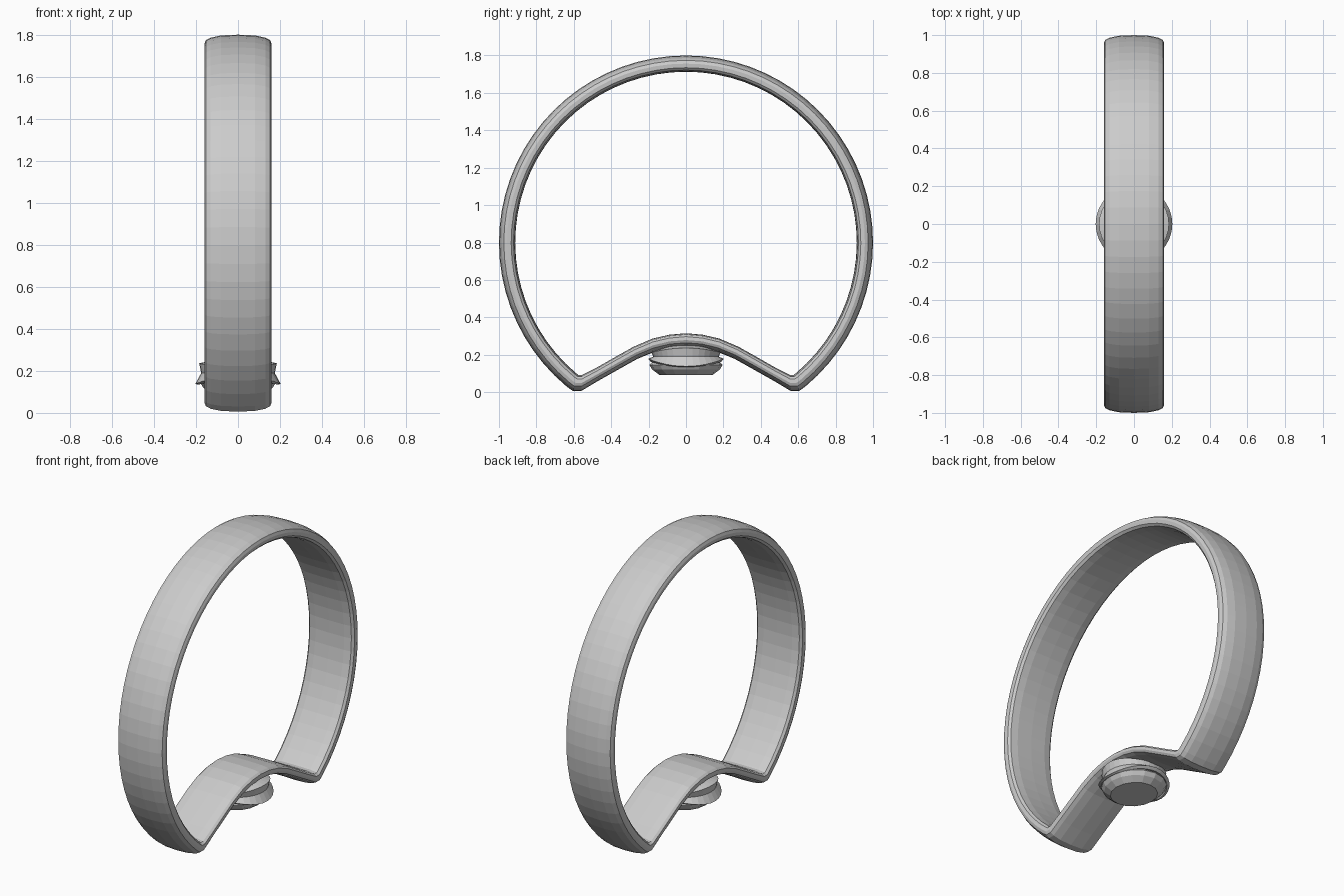
import bpy
from math import sin, cos, pi, radians

if "Cube" in bpy.data.objects:
    bpy.data.objects.remove(bpy.data.objects["Cube"])


def make_mesh(name, verts, faces):
    me = bpy.data.meshes.new(name)
    me.from_pydata(verts, [], faces)
    me.update()
    ob = bpy.data.objects.new(name, me)
    bpy.context.collection.objects.link(ob)
    return ob


def quads(rows, n, wrap):
    """Quads joining consecutive rows of n points, optionally closing the row loop."""
    last = rows if wrap else rows - 1
    return [(i * n + j, i * n + (j + 1) % n,
             (i + 1) % rows * n + (j + 1) % n, (i + 1) % rows * n + j)
            for i in range(last) for j in range(n)]


# Band: rails of (outer y, outer z, inner y, inner z), large arc then the dipped part
rails = []
STEPS = 56
for i in range(STEPS + 1):
    a = radians(-50.3 + 280.6 * i / STEPS)
    rails.append((cos(a), 0.8 + sin(a), 0.913 * cos(a), 0.8 + 0.913 * sin(a)))
dip = [(0.605, 0.006, 0.575, 0.092), (0.56, 0.006, 0.555, 0.092),
       (0.47, 0.06, 0.48, 0.13), (0.36, 0.122, 0.38, 0.187),
       (0.26, 0.178, 0.28, 0.243), (0.17, 0.215, 0.18, 0.286),
       (0.085, 0.236, 0.09, 0.307)]
rails += [(-a, b, -c, d) for a, b, c, d in dip]
rails += [(0, 0.242, 0, 0.315)]
rails += dip[::-1]

# Band section: (x, 0 = inner rail .. 1 = outer rail), crowned outside
half = [(0.0, 1.0), (0.08, 0.96), (0.13, 0.84), (0.153, 0.7), (0.16, 0.5),
        (0.158, 0.25), (0.145, 0.1), (0.1, 0.02), (0.0, 0.0)]
section = half + [(-x, t) for x, t in half[-2:0:-1]]
verts = [(x, iy + (oy - iy) * t, iz + (oz - iz) * t)
         for oy, oz, iy, iz in rails for x, t in section]
make_mesh("ring_band", verts, quads(len(rails), len(section), True))


def lathe(name, rings, n, sx=1.0):
    """Closed stack of rings (radius, z, saddle wave) around the z axis."""
    vs = []
    for r, z, w in rings:
        for k in range(n):
            a = 2 * pi * k / n
            vs.append((sx * r * cos(a), r * sin(a), z + w * cos(2 * a)))
    fs = quads(len(rings), n, False)
    fs += [tuple(range(n))[::-1], tuple(range((len(rings) - 1) * n, len(rings) * n))]
    return make_mesh(name, vs, fs)


# Saddle-shaped setting under the dip
lathe("stone_setting", [(0.12, 0.25, 0), (0.185, 0.224, 0.012), (0.175, 0.19, 0),
                        (0.203, 0.158, -0.02), (0.188, 0.148, -0.014),
                        (0.15, 0.17, 0)], 32)

# Faceted stone, table facing down
lathe("faceted_stone", [(0.05, 0.23, 0), (0.185, 0.158, 0), (0.196, 0.145, 0),
                        (0.18, 0.12, 0), (0.142, 0.092, 0)], 16, 0.92)

# Consistent outward normals
import bmesh
for ob in bpy.context.collection.objects:
    bm = bmesh.new()
    bm.from_mesh(ob.data)
    bmesh.ops.recalc_face_normals(bm, faces=bm.faces)
    bm.to_mesh(ob.data)
    bm.free()
